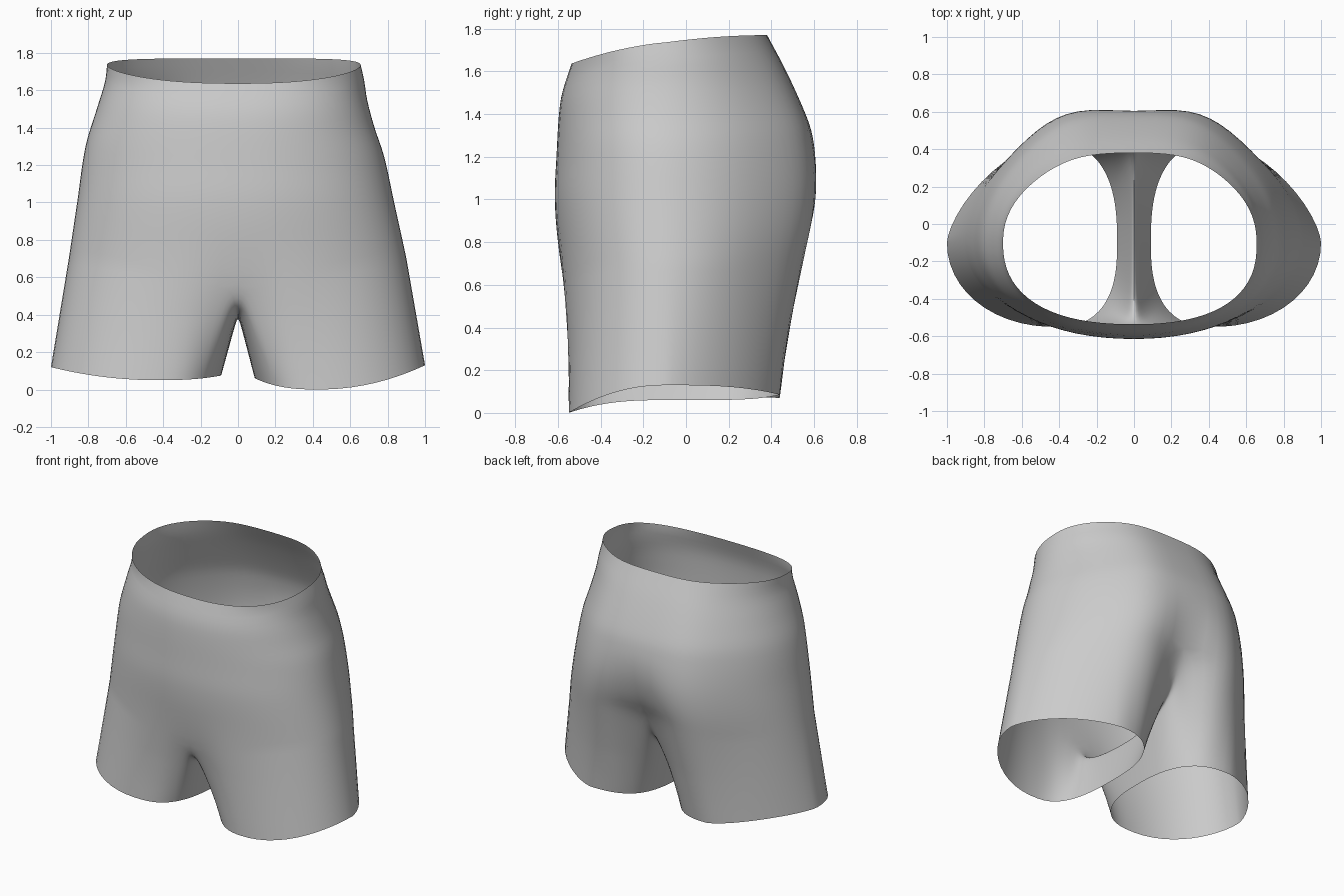
import bpy, bmesh
from math import sin, cos, pi, radians, exp

cube = bpy.data.objects.get("Cube")
if cube:
    bpy.data.objects.remove(cube, do_unlink=True)

HALF = 36        # steps round half of the trunk
SEAM = 24        # steps along the crotch seam
TRUNK_ROWS = 26
LEG_ROWS = 16

# Profiles as (height, value)
WIDTH = {1: [(.1, 1.0), (.6, .92), (1.0, .835), (1.25, .78), (1.4, .73), (1.55, .69), (1.65, .675), (1.74, .655)],
         -1: [(.1, 1.0), (.6, .92), (1.0, .86), (1.3, .815), (1.5, .755), (1.65, .71), (1.74, .70)]}
FRONT = [(0, -.55), (.4, -.585), (.7, -.6), (1.0, -.617), (1.2, -.607), (1.4, -.595), (1.5, -.58), (1.64, -.535)]
BACK = [(.1, .44), (.3, .47), (.5, .51), (.7, .57), (.9, .613), (1.08, .622), (1.3, .592), (1.4, .56), (1.6, .47), (1.77, .38)]
# Crotch seam as (y, z), back to front
SEAM_PATH = [(.50, .88), (.45, .70), (.35, .54), (.12, .41), (-.15, .395), (-.40, .42), (-.53, .48), (-.565, .58)]
# Hem heights: outer, inner, back, front
HEM = {1: (.13, .06, .085, 0), -1: (.12, .075, .07, .05)}


def lookup(table, v):
    """Smooth interpolation through a table."""
    v = min(max(v, table[0][0]), table[-1][0])
    for i in range(len(table) - 1):
        (a, p), (b, q) = table[i], table[i + 1]
        if v <= b:
            t = (v - a) / (b - a)
            before = table[max(i - 1, 0)]
            after = table[min(i + 2, len(table) - 1)]
            m0 = (q - before[1]) / (b - before[0]) * (b - a)
            m1 = (after[1] - p) / (after[0] - a) * (b - a)
            return (p * (1 + 2 * t) * (1 - t) ** 2 + m0 * t * (1 - t) ** 2
                    + q * t * t * (3 - 2 * t) + m1 * t * t * (t - 1))
    return table[-1][1]


def spow(v, p):
    return (abs(v) ** p) * (1 if v >= 0 else -1)


def ramp(v, a, b):
    return min(max((v - a) / (b - a), 0), 1)


def trunk_point(side, k, t):
    """k runs front centre -> side -> back centre, t from crotch to waist."""
    a = pi * k / HALF - pi / 2
    c, s = max(cos(a), 0), sin(a)
    low = .70 + (.18 * s ** 10 if s > 0 else -.12 * s ** 4)
    waist_y = -.08 + .46 * s
    high = 1.77 - .13 * ((.38 - waist_y) / .91) ** 2
    z = low + (high - low) * t
    # Tapering hips and a flat seat
    n = 1.9 + s ** 6 * (1 - .5 * t) + .15 * t ** 4 if s > 0 else 2.1 + .3 * t ** 4
    x = lookup(WIDTH[side], z) * spow(c, 2 / n) if k not in (0, HALF) else 0
    mid = -.09
    reach = lookup(BACK, z) - mid if s > 0 else mid - lookup(FRONT, z)
    y = mid + reach * spow(s, 2 / n)
    # Cleft between the legs and up the seat
    fade = max(0, 1 - t / (.45 if s > 0 else .3)) ** 2
    dent = (.115 if s > 0 else .035) * fade * exp(-(x / .15) ** 2)
    y -= dent * (1 if s > 0 else -1)
    return (side * x, y, z)


def hem_point(side, phi):
    """phi: 0 outer, 90 back, 180 inner, 270 front."""
    c, s = cos(radians(phi)), sin(radians(phi))
    middle = .46 if s > 0 else .43
    n = 2.6 if c < 0 else (1.5 if s > 0 else 2.05)
    x = middle + (1 - middle if c > 0 else middle - .09) * spow(c, 2 / n)
    y = -.1 + (.54 if s > 0 else .45) * spow(s, 2 / n)
    outer, inner, back, front = HEM[side]
    w = s ** 4 if s > 0 else s * s
    z = (outer if c > 0 else inner) * (1 - w) + (back if s > 0 else front) * w
    return (side * x, y, z)


def seam_point(u):
    last = len(SEAM_PATH) - 1
    y, z = (lookup([(i / last, p[axis]) for i, p in enumerate(SEAM_PATH)], u) for axis in (0, 1))
    return (0, y, z)


def leg_point(top, hem, phi, t):
    """Straight down the leg, arching outwards at the ends of the seam."""
    arch = exp(-((min(abs(phi), 360 - abs(phi)) - 130) / 25) ** 2)
    x, y, z = (p + (q - p) * t for p, q in zip(top, hem))
    return (top[0] + (hem[0] - top[0]) * t ** (1 - .4 * arch), y, z)


def add_grid(bm, rows, closed):
    grid = [[bm.verts.new(p) for p in row] for row in rows]
    count = len(rows[0])
    for r0, r1 in zip(grid, grid[1:]):
        for i in range(count if closed else count - 1):
            j = (i + 1) % count
            bm.faces.new((r0[i], r0[j], r1[j], r1[i]))


bm = bmesh.new()
for side in (1, -1):
    # Half of the trunk
    add_grid(bm, [[trunk_point(side, k, r / TRUNK_ROWS) for k in range(HALF + 1)]
                  for r in range(TRUNK_ROWS + 1)], False)
    # Leg, from the trunk edge and crotch seam down to the hem
    top = [trunk_point(side, k, 0) for k in range(HALF + 1)]
    top += [seam_point(i / SEAM) for i in range(1, SEAM)]
    angles = [(180 * k / HALF - 90) * 130 / 90 for k in range(HALF + 1)]
    angles += [130 + 100 * i / SEAM for i in range(1, SEAM)]
    add_grid(bm, [[leg_point(p, hem_point(side, phi), phi, r / LEG_ROWS) for p, phi in zip(top, angles)]
                  for r in range(LEG_ROWS + 1)], True)

# Join the halves, then soften the crotch, fading out towards the hips and hems
bmesh.ops.remove_doubles(bm, verts=bm.verts, dist=.002)
bmesh.ops.recalc_face_normals(bm, faces=bm.faces)
soft = [v for v in bm.verts if not v.is_boundary]
sharp = [v.co.copy() for v in soft]
for _ in range(8):
    bmesh.ops.smooth_vert(bm, verts=soft, factor=.5, use_axis_x=True, use_axis_y=True, use_axis_z=True)
for v, old in zip(soft, sharp):
    weight = exp(-(old.x / .45) ** 2) * ramp(old.z, .1, .4) * ramp(old.z, 1.2, .8)
    v.co = old.lerp(v.co, weight)

mesh = bpy.data.meshes.new("shorts")
bm.to_mesh(mesh)
bm.free()
shorts = bpy.data.objects.new("shorts", mesh)
bpy.context.collection.objects.link(shorts)

fabric = bpy.data.materials.new("light grey fabric")
fabric.use_nodes = True
colour = (.6, .6, .6, 1)
fabric.diffuse_color = colour
fabric.node_tree.nodes["Principled BSDF"].inputs["Base Color"].default_value = colour
mesh.materials.append(fabric)

bpy.context.view_layer.objects.active = shorts
shorts.select_set(True)
bpy.ops.object.shade_smooth_by_angle(angle=radians(60))
